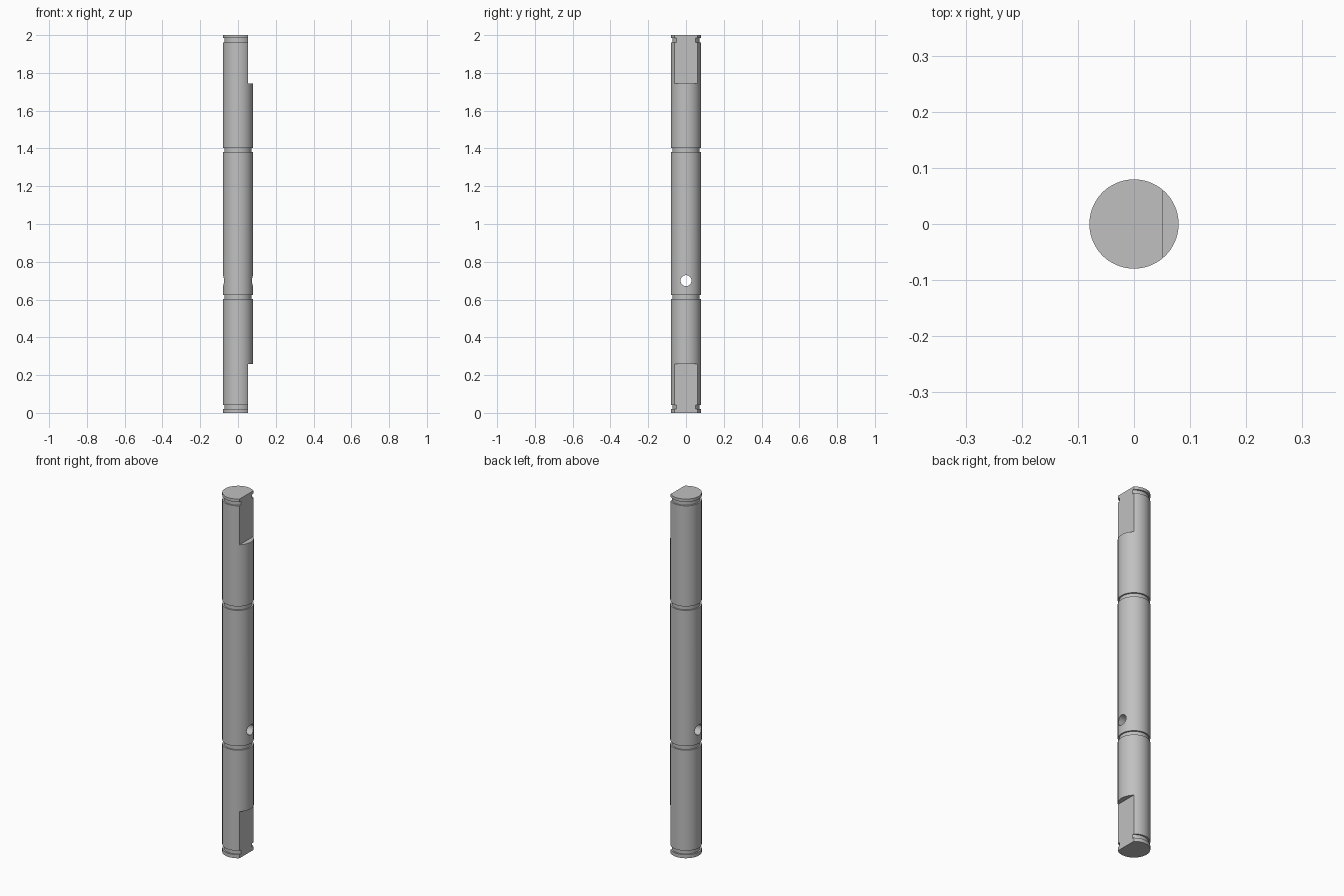
import bpy, bmesh, math
from mathutils import Matrix

if "Cube" in bpy.data.objects:
    bpy.data.objects.remove(bpy.data.objects["Cube"])

R, GROOVE_R, FLAT_X, SIDES = 0.0795, 0.0715, 0.052, 96

steel = bpy.data.materials.new("steel_grey")
steel.diffuse_color = (0.53, 0.53, 0.53, 1)
steel.use_nodes = True
steel.node_tree.nodes["Principled BSDF"].inputs["Base Color"].default_value = steel.diffuse_color


def make_object(name, bm):
    bmesh.ops.recalc_face_normals(bm, faces=bm.faces)
    mesh = bpy.data.meshes.new(name)
    bm.to_mesh(mesh)
    bm.free()
    mesh.materials.append(steel)
    obj = bpy.data.objects.new(name, mesh)
    bpy.context.collection.objects.link(obj)
    return obj


# Shaft: stacked rings, with four retaining ring grooves
grooves = [(0.02, 0.042), (0.602, 0.624), (1.38, 1.402), (1.962, 1.984)]
profile = [(R, 0.0)]
for low, high in grooves:
    profile += [(R, low), (GROOVE_R, low), (GROOVE_R, high), (R, high)]
profile.append((R, 2.0))

bm = bmesh.new()
rings = []
for r, z in profile:
    angles = [2 * math.pi * i / SIDES for i in range(SIDES)]
    rings.append([bm.verts.new((r * math.cos(a), r * math.sin(a), z)) for a in angles])
for lower, upper in zip(rings, rings[1:]):
    for i in range(SIDES):
        j = (i + 1) % SIDES
        bm.faces.new((lower[i], lower[j], upper[j], upper[i]))
bm.faces.new(rings[0][::-1])
bm.faces.new(rings[-1])
shaft = make_object("shaft", bm)


def box_cutter(name, z0, z1):
    bm = bmesh.new()
    bmesh.ops.create_cube(bm, size=1, matrix=Matrix.Translation((FLAT_X + 0.1, 0, (z0 + z1) / 2))
                          @ Matrix.Diagonal((0.2, 0.3, z1 - z0, 1)))
    return make_object(name, bm)


# Flats at both ends, and the cross hole
bm = bmesh.new()
bmesh.ops.create_cone(bm, cap_ends=True, segments=48, radius1=0.029, radius2=0.029, depth=0.4,
                      matrix=Matrix.Translation((0, 0, 0.7)) @ Matrix.Rotation(math.pi / 2, 4, 'Y'))
cutters = [box_cutter("lower_flat_cutter", -0.1, 0.26),
           box_cutter("upper_flat_cutter", 1.745, 2.1),
           make_object("cross_hole_cutter", bm)]

bpy.context.view_layer.objects.active = shaft
shaft.select_set(True)
for cutter in cutters:
    mod = shaft.modifiers.new(cutter.name, 'BOOLEAN')
    mod.operation, mod.solver, mod.object = 'DIFFERENCE', 'EXACT', cutter
    bpy.ops.object.modifier_apply(modifier=mod.name)
for cutter in cutters:
    bpy.data.objects.remove(cutter)

# Smooth round sides, crisp edges
bpy.ops.object.shade_smooth_by_angle(angle=math.radians(30))
